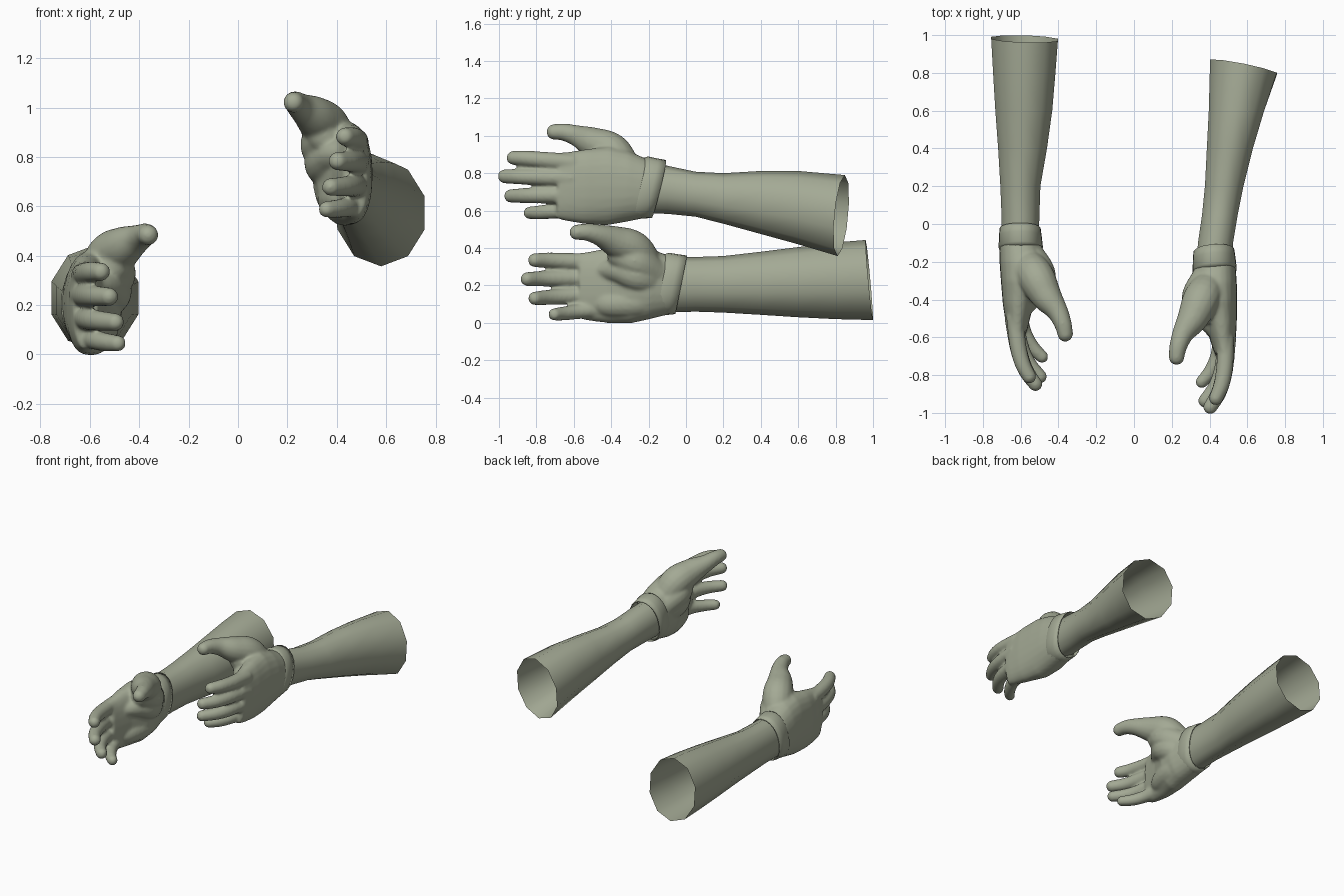
import bpy, bmesh, math
from mathutils import Vector, Matrix

if "Cube" in bpy.data.objects:
    bpy.data.objects.remove(bpy.data.objects["Cube"])

mat = bpy.data.materials.new("sage_green")
mat.diffuse_color = (0.37, 0.40, 0.30, 1)
mat.use_nodes = True
mat.node_tree.nodes["Principled BSDF"].inputs["Base Color"].default_value = mat.diffuse_color


def make_object(name, bm, matrix=None):
    if matrix:
        bm.transform(matrix)
    bmesh.ops.recalc_face_normals(bm, faces=bm.faces)
    for f in bm.faces:
        f.smooth = True
    me = bpy.data.meshes.new(name)
    bm.to_mesh(me)
    bm.free()
    me.materials.append(mat)
    ob = bpy.data.objects.new(name, me)
    bpy.context.collection.objects.link(ob)
    return ob


def bridge(bm, rings, caps):
    loops = [[bm.verts.new(p) for p in r] for r in rings]
    n = len(loops[0])
    for a, b in zip(loops, loops[1:]):
        for i in range(n):
            j = (i + 1) % n
            bm.faces.new((a[i], a[j], b[j], b[i]))
    if caps:
        bm.faces.new(loops[0])
        bm.faces.new(loops[-1])


def oval(y, x0, x1, z0, z1, n=10, power=1.0, sx=0, sz=0):
    """Cross-section facing along y; sx and sz slant the cut."""
    pts = []
    widen = 1.045 if n == 10 else 1.0
    for i in range(n):
        a = -math.pi / 2 + 2 * math.pi * i / n
        c, s = math.cos(a), math.sin(a)
        dx = math.copysign(abs(c) ** power, c) * (x1 - x0) / 2 * widen
        dz = math.copysign(abs(s) ** power, s) * (z1 - z0) / 2
        pts.append(Vector(((x0 + x1) / 2 + dx, y + sx * dx + sz * dz, (z0 + z1) / 2 + dz)))
    return pts


def ball(bm, p, r):
    bmesh.ops.create_icosphere(bm, subdivisions=3, radius=r, matrix=Matrix.Translation(p))


def digit(bm, pts):
    """Tapered round tube through (x, y, z, radius) points with round ends."""
    P = [Vector(p) for p in pts]
    P = [P[0]] + P + [P[-1]]
    path = []
    for k in range(1, len(P) - 2):
        a, b, c, d = P[k - 1:k + 3]
        for i in range(6):
            t = i / 6
            path.append(0.5 * (2 * b + (c - a) * t + (2 * a - 5 * b + 4 * c - d) * t * t
                               + (3 * b - a - 3 * c + d) * t ** 3))
    path.append(P[-1])
    rings = []
    for i, p in enumerate(path):
        tan = (path[min(i + 1, len(path) - 1)] - path[max(i - 1, 0)]).to_3d().normalized()
        u = tan.cross(Vector((0, 0, 1))).normalized()
        v = u.cross(tan)
        rings.append([p.to_3d() + p.w * (math.cos(a) * u + math.sin(a) * v)
                      for a in (2 * math.pi * k / 16 for k in range(16))])
    bridge(bm, rings, True)
    for p in (path[0], path[-1]):
        ball(bm, p.to_3d(), p.w)


PALM = [  # y, x range, z range
    (-0.075, -.703, -.497, .05, .355), (-0.12, -.712, -.486, .038, .370),
    (-0.20, -.712, -.468, .018, .402), (-0.30, -.705, -.480, -.004, .42),
    (-0.42, -.695, -.530, -.001, .40), (-0.52, -.68, -.555, .011, .38),
    (-0.57, -.668, -.567, .022, .374)]
DIGITS = [
    # thumb, thumb pad, web, heel pad
    [(-.59, -.17, .25, .07), (-.525, -.27, .385, .098), (-.465, -.38, .436, .083),
     (-.407, -.46, .468, .058), (-.376, -.53, .485, .047), (-.364, -.582, .484, .042)],
    [(-.58, -.15, .20, .075), (-.518, -.26, .25, .088), (-.535, -.36, .28, .07), (-.58, -.44, .28, .05)],
    [(-.55, -.18, .27, .085), (-.505, -.27, .325, .092), (-.505, -.35, .36, .072)],
    [(-.60, -.15, .13, .075), (-.567, -.26, .11, .085), (-.585, -.40, .10, .075), (-.61, -.47, .10, .055)],
    # index to little finger
    [(-.63, -.50, .325, .046), (-.615, -.64, .33, .045), (-.59, -.74, .335, .042), (-.555, -.808, .335, .038)],
    [(-.64, -.50, .24, .046), (-.612, -.66, .238, .045), (-.575, -.77, .236, .042), (-.522, -.848, .234, .038)],
    [(-.635, -.50, .15, .046), (-.60, -.65, .142, .044), (-.557, -.74, .136, .041), (-.497, -.808, .131, .037)],
    [(-.61, -.48, .073, .046), (-.58, -.58, .060, .041), (-.535, -.655, .050, .038), (-.487, -.703, .045, .034)]]
CUFF = [(-0.025, -.712, -.494, .047, .360), (-0.07, -.715, -.488, .042, .366),
        (-0.125, -.717, -.482, .034, .375), (-0.15, -.698, -.50, .05, .365)]


def build_hand(side, matrix):
    # palm, thumb and fingers fused into one smooth skin
    bm = bmesh.new()
    bridge(bm, [oval(*r, n=24, power=0.88) for r in PALM], True)
    for d in DIGITS:
        digit(bm, d)
    hand = make_object(side + "_hand", bm, matrix)
    rm = hand.modifiers.new("fuse", 'REMESH')
    rm.mode = 'VOXEL'
    rm.voxel_size = 0.009
    rm.use_smooth_shade = True
    sm = hand.modifiers.new("soften", 'SMOOTH')
    sm.factor = 0.5
    sm.iterations = 10
    # wrist cuff with a thin lip
    bm = bmesh.new()
    bridge(bm, [oval(*r, n=24, power=0.92, sz=0.2) for r in CUFF], False)
    cuff = make_object(side + "_cuff", bm, matrix)
    so = cuff.modifiers.new("lip", 'SOLIDIFY')
    so.thickness = 0.006
    so.offset = -1


def build_forearm(side, rings, sx, sz):
    # open sleeve with a slanted elbow end
    bm = bmesh.new()
    sections = [oval(*r) for r in rings[:-1]] + [oval(*rings[-1], sx=sx, sz=sz)]
    bridge(bm, sections, False)
    make_object(side + "_forearm", bm)


# low arm
build_hand("low", None)
build_forearm("low", [
    (-0.12, -.70, -.505, .055, .352), (0.05, -.702, -.50, .06, .352), (0.2, -.708, -.495, .055, .357),
    (0.4, -.72, -.46, .043, .38), (0.6, -.735, -.432, .03, .405), (0.8, -.747, -.415, .02, .43),
    (0.98, -.757, -.402, .015, .443)], -0.03, -0.09)

# high arm: mirrored hand, turned slightly and raised
M = (Matrix.Translation((.425, -.12, .711)) @ Matrix.Rotation(0.075, 4, 'Z')
     @ Matrix.Rotation(-0.045, 4, 'X') @ Matrix.Translation((-.607, 0, -.2))
     @ Matrix.Diagonal((-1, 1, 1, 1)))
build_hand("high", M)
build_forearm("high", [
    (-0.22, .33, .52, .585, .845), (-0.1, .338, .525, .583, .840), (0.05, .36, .55, .568, .808),
    (0.2, .375, .58, .53, .80), (0.4, .385, .63, .475, .812), (0.6, .395, .69, .42, .812),
    (0.83, .402, .757, .357, .79)], -0.2, 0.09)
